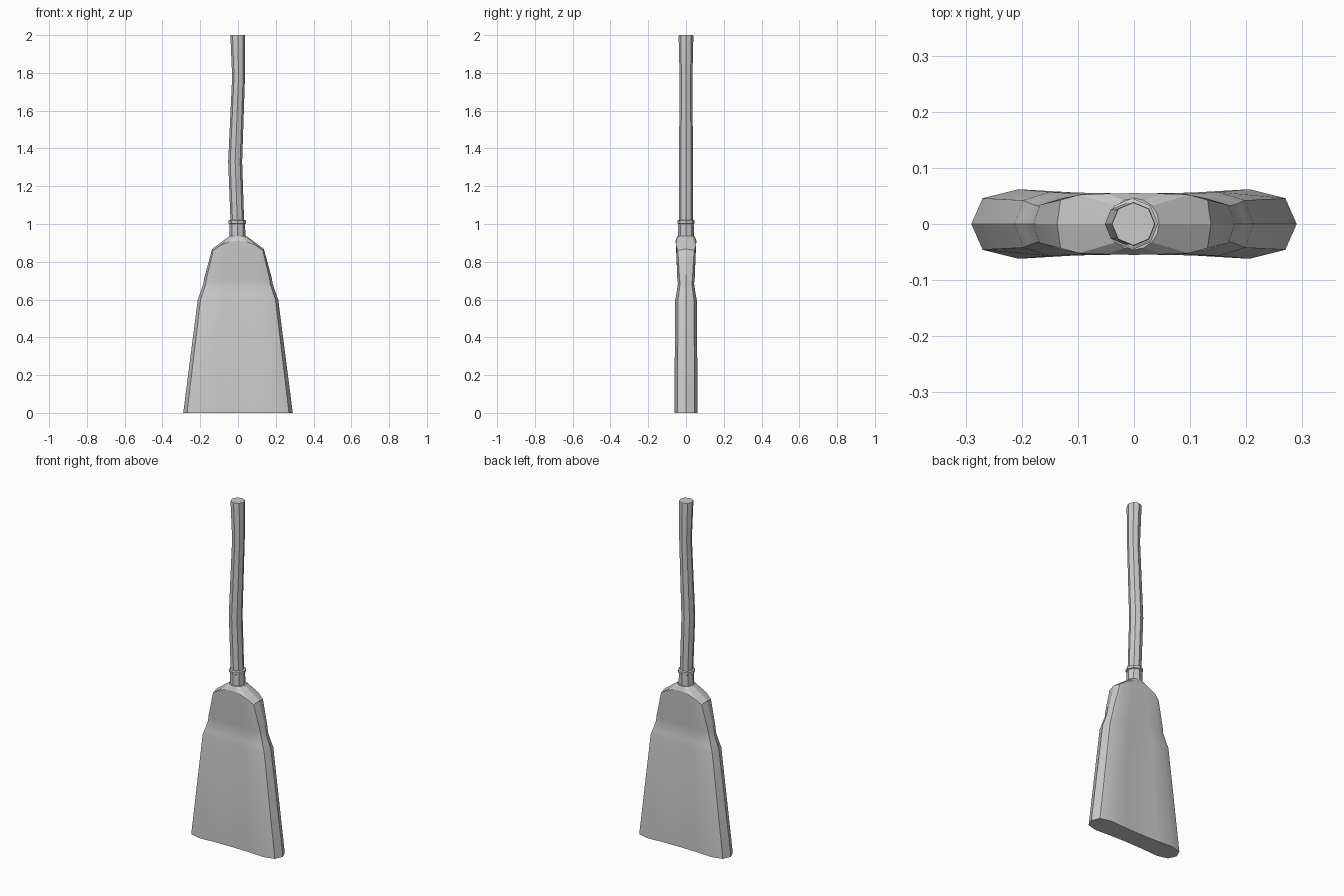
import bpy, bmesh, math

if "Cube" in bpy.data.objects:
    bpy.data.objects.remove(bpy.data.objects["Cube"])


def loft(name, rings):
    """Skin a closed solid through rings of equal point count."""
    bm = bmesh.new()
    loops = [[bm.verts.new(p) for p in ring] for ring in rings]
    for a, b in zip(loops, loops[1:]):
        n = len(a)
        for i in range(n):
            j = (i + 1) % n
            bm.faces.new((a[i], a[j], b[j], b[i]))
    bm.faces.new(loops[0][::-1])
    bm.faces.new(loops[-1])
    bmesh.ops.recalc_face_normals(bm, faces=bm.faces[:])
    mesh = bpy.data.meshes.new(name)
    bm.to_mesh(mesh)
    bm.free()
    ob = bpy.data.objects.new(name, mesh)
    bpy.context.collection.objects.link(ob)
    bpy.ops.object.select_all(action='DESELECT')
    ob.select_set(True)
    bpy.context.view_layer.objects.active = ob
    bpy.ops.object.shade_smooth_by_angle(angle=math.radians(20))
    return ob


def circle(cx, z, rx, ry, n=8):
    return [(cx + rx * math.cos(2 * math.pi * i / n),
             ry * math.sin(2 * math.pi * i / n), z) for i in range(n)]


def full_section(quarter):
    """Mirror a quarter outline (from +x axis to +y axis) into a full loop."""
    half = quarter + [(-x, y, *r) for x, y, *r in quarter[-2::-1]]
    return half + [(x, -y, *r) for x, y, *r in half[-2:0:-1]]


# bristle head: z, half width, half depth, centre depth
sections = [
    (0.0, 0.29, 0.062, 0.054),
    (0.60, 0.213, 0.057, 0.052),
    (0.635, 0.200, 0.050, 0.046),
    (0.685, 0.183, 0.043, 0.042),
    (0.71, 0.180, 0.046, 0.044),
]
rings = []
for z, w, d, c in sections:
    q = [(w, 0), (w * .93, d * .74), (w * .71, d), (w * .36, (c + d) / 2 - .002), (0, c)]
    rings.append([(x, y, z) for x, y in full_section(q)])

# rounded shoulders narrowing into the neck
shoulder = [(.137, 0, .868), (.131, .043, .86), (.098, .052, .885), (.05, .054, .905), (0, .055, .912)]
rings.append(full_section(shoulder))
rings.append(circle(0, .936, .045, .046, 16))
loft("bristle_head", rings)

# neck binding with a raised band on top
loft("neck_binding", [circle(-.003, z, r, r) for z, r in
     [(.925, .042), (1.0, .041), (1.003, .046), (1.018, .046), (1.021, .040)]])

# crooked wooden handle
loft("handle", [circle(x, z, r, r) for x, z, r in
     [(-.003, 1.0, .036), (-.015, 1.33, .037), (.003, 1.78, .034), (-.001, 1.99, .039), (-.001, 2.0, .038)]])
